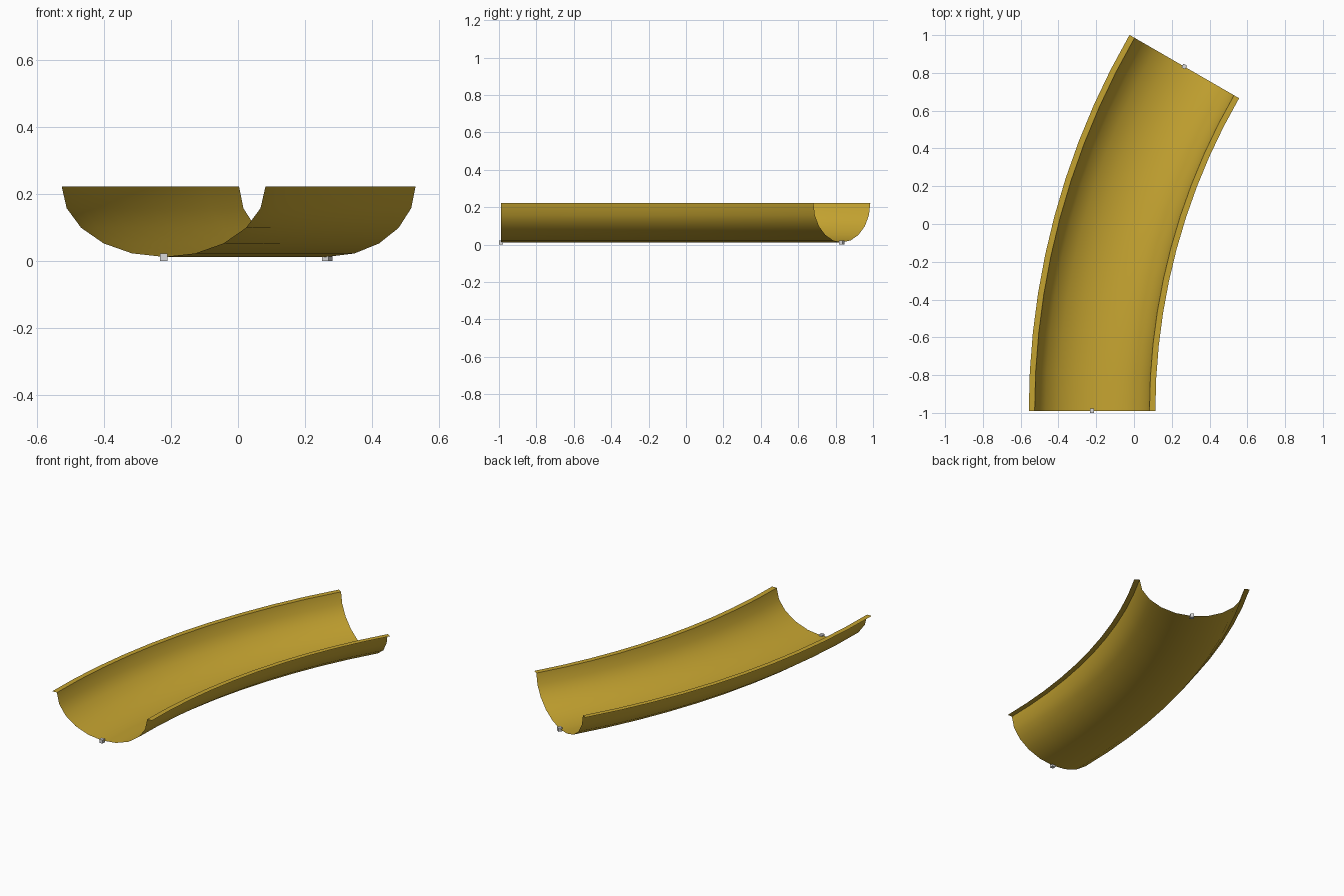
import bpy, bmesh, math
from mathutils import Vector

if "Cube" in bpy.data.objects:
    bpy.data.objects.remove(bpy.data.objects["Cube"])

R, SWEEP, STEPS = 3.645, math.radians(30), 10      # bend radius, angle, segments
X0, Y0 = -0.222, -0.989                            # start of centre line
RIM_Z, DEPTH, HALF_W, LIP = 0.222, 0.21, 0.304, 0.031


def material(name, rgb):
    m = bpy.data.materials.new(name)
    m.diffuse_color = (*rgb, 1)
    m.use_nodes = True
    m.node_tree.nodes["Principled BSDF"].inputs["Base Color"].default_value = m.diffuse_color
    return m


def path(t, off=0.0, z=0.0):
    """Point on the bend at angle t, offset sideways from the centre line."""
    r = R - off
    return Vector((X0 + R - r * math.cos(t), Y0 + r * math.sin(t), z))


def finish(bm, name, mat):
    me = bpy.data.meshes.new(name)
    bm.to_mesh(me)
    bm.free()
    me.materials.append(mat)
    ob = bpy.data.objects.new(name, me)
    bpy.context.collection.objects.link(ob)
    return ob


gold = material("mustard yellow", (0.56, 0.37, 0.03))
grey = material("light grey", (0.7, 0.7, 0.7))

# Half-pipe cross-section: half ellipse with a flat lip on both sides
profile = [(-HALF_W - LIP, RIM_Z)]
for k in range(11):
    a = math.radians(-90 + 18 * k)
    profile.append((HALF_W * math.sin(a), RIM_Z - DEPTH * math.cos(a)))
profile.append((HALF_W + LIP, RIM_Z))

# Curved channel: single-sheet sweep along the bend
bm = bmesh.new()
rings = [[bm.verts.new(path(SWEEP * i / STEPS, o, z)) for o, z in profile]
         for i in range(STEPS + 1)]
for a, b in zip(rings, rings[1:]):
    for j in range(len(profile) - 1):
        bm.faces.new((a[j], a[j + 1], b[j + 1], b[j]))
channel = finish(bm, "curved_channel", gold)
bpy.context.view_layer.objects.active = channel
channel.select_set(True)
bpy.ops.object.shade_smooth_by_angle(angle=math.radians(35))

# Small connector cubes at both ends
for name, t in (("start_connector", 0.0), ("end_connector", SWEEP)):
    bm = bmesh.new()
    bmesh.ops.create_cube(bm, size=0.022)
    ob = finish(bm, name, grey)
    ob.location = path(t, 0, 0.011)
    ob.rotation_euler.z = -t
